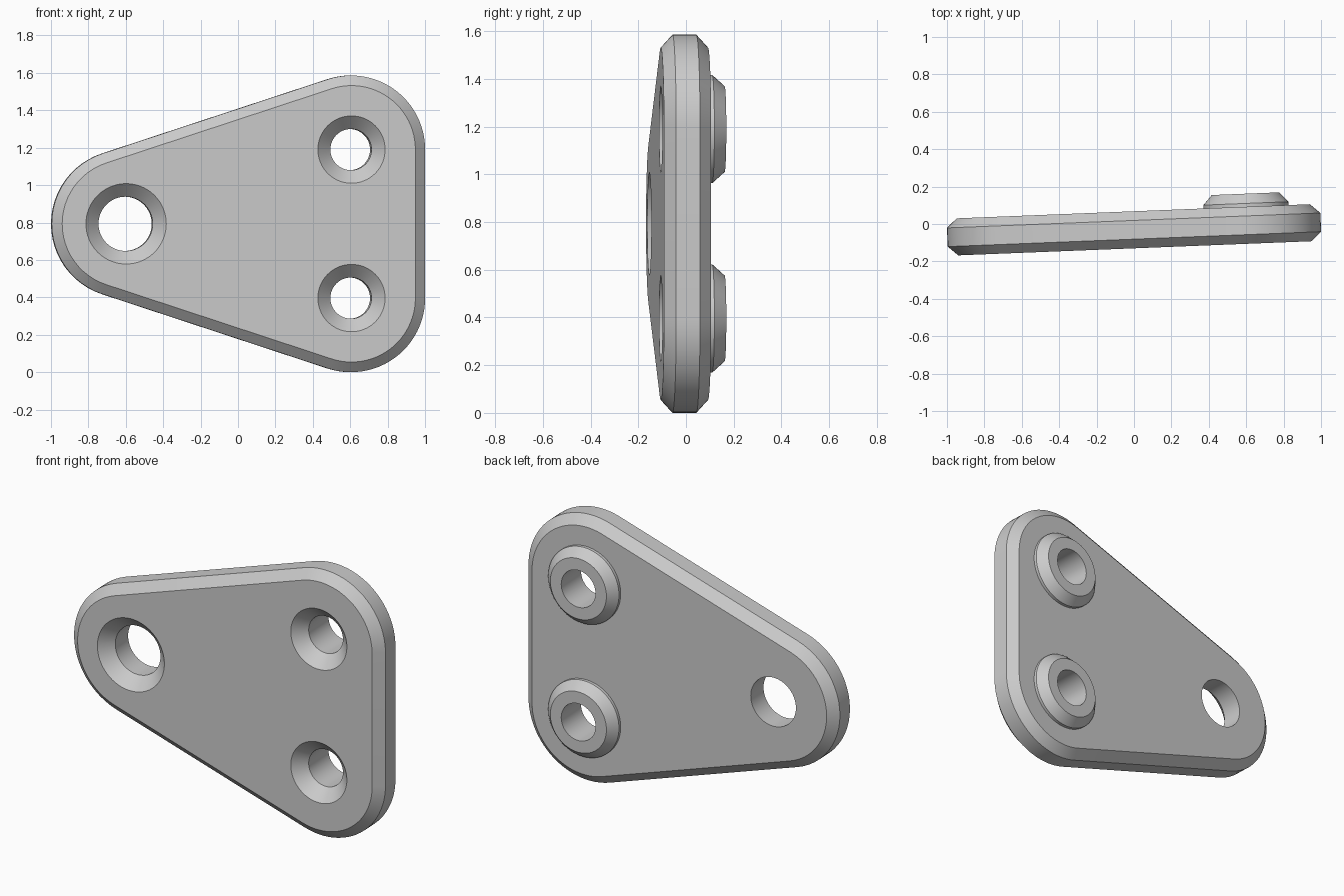
import bpy, bmesh
from math import sin, cos, pi, atan2, atan, radians

if "Cube" in bpy.data.objects:
    bpy.data.objects.remove(bpy.data.objects["Cube"])

CX, DZ, R = 0.603, 0.397, 0.396      # corner centre offsets and corner radius
MID = R + DZ                         # height of the plate centre
FRONT, BACK = -0.130, 0.068          # plate faces before tilting
TILT = atan(0.04)
HOLES = [(-CX, MID, 0.145, 0.215), (CX, MID - DZ, 0.11, 0.18), (CX, MID + DZ, 0.11, 0.18)]


def loft(name, loops):
    """Closed solid skinned through point loops of equal length."""
    bm = bmesh.new()
    rings = [[bm.verts.new(p) for p in loop] for loop in loops]
    n = len(rings[0])
    for a, b in zip(rings, rings[1:]):
        for i in range(n):
            j = (i + 1) % n
            bm.faces.new((a[i], a[j], b[j], b[i]))
    bm.faces.new(rings[0])
    bm.faces.new(rings[-1])
    bmesh.ops.recalc_face_normals(bm, faces=bm.faces)
    mesh = bpy.data.meshes.new(name)
    bm.to_mesh(mesh)
    bm.free()
    ob = bpy.data.objects.new(name, mesh)
    bpy.context.collection.objects.link(ob)
    return ob


def circle(x, z, r, y, n=64):
    return [(x + r * cos(2 * pi * i / n), y, z + r * sin(2 * pi * i / n)) for i in range(n)]


def outline(r, y, n=24):
    """Rounded triangle: three arcs joined by their tangents."""
    t = atan2(DZ, 2 * CX)
    arcs = [(CX, MID + DZ, 0, pi / 2 + t),
            (-CX, MID, pi / 2 + t, 3 * pi / 2 - t),
            (CX, MID - DZ, 3 * pi / 2 - t, 2 * pi)]
    return [(x + r * cos(a + (b - a) * i / n), y, z + r * sin(a + (b - a) * i / n))
            for x, z, a, b in arcs for i in range(n + 1)]


def combine(target, other, operation):
    mod = target.modifiers.new(operation.lower(), 'BOOLEAN')
    mod.operation, mod.object, mod.solver = operation, other, 'EXACT'
    bpy.context.view_layer.objects.active = target
    bpy.ops.object.modifier_apply(modifier=mod.name)
    bpy.data.objects.remove(other)


# Chamfered plate
plate = loft("mounting_plate", [outline(R - 0.054, FRONT), outline(R, FRONT + 0.049),
                                outline(R, BACK - 0.049), outline(R - 0.054, BACK)])

# Raised bosses behind the two right-hand holes
for x, z, r, sink in HOLES[1:]:
    boss = loft("boss", [circle(x, z, 0.227, BACK - 0.03), circle(x, z, 0.227, BACK + 0.018),
                         circle(x, z, 0.18, BACK + 0.07)])
    combine(plate, boss, 'UNION')

# Countersunk through holes
for x, z, r, sink in HOLES:
    cutter = loft("hole_cutter", [circle(x, z, sink + 0.05, FRONT - 0.05), circle(x, z, r, FRONT + sink - r),
                                  circle(x, z, r, 0.3)])
    cutter.hide_render = True
    combine(plate, cutter, 'DIFFERENCE')

# Slight tilt about the vertical axis
plate.rotation_euler.z = TILT
plate.location.x = -0.001
bpy.ops.object.select_all(action='DESELECT')
plate.select_set(True)
bpy.context.view_layer.objects.active = plate
bpy.ops.object.shade_smooth_by_angle(angle=radians(25))
